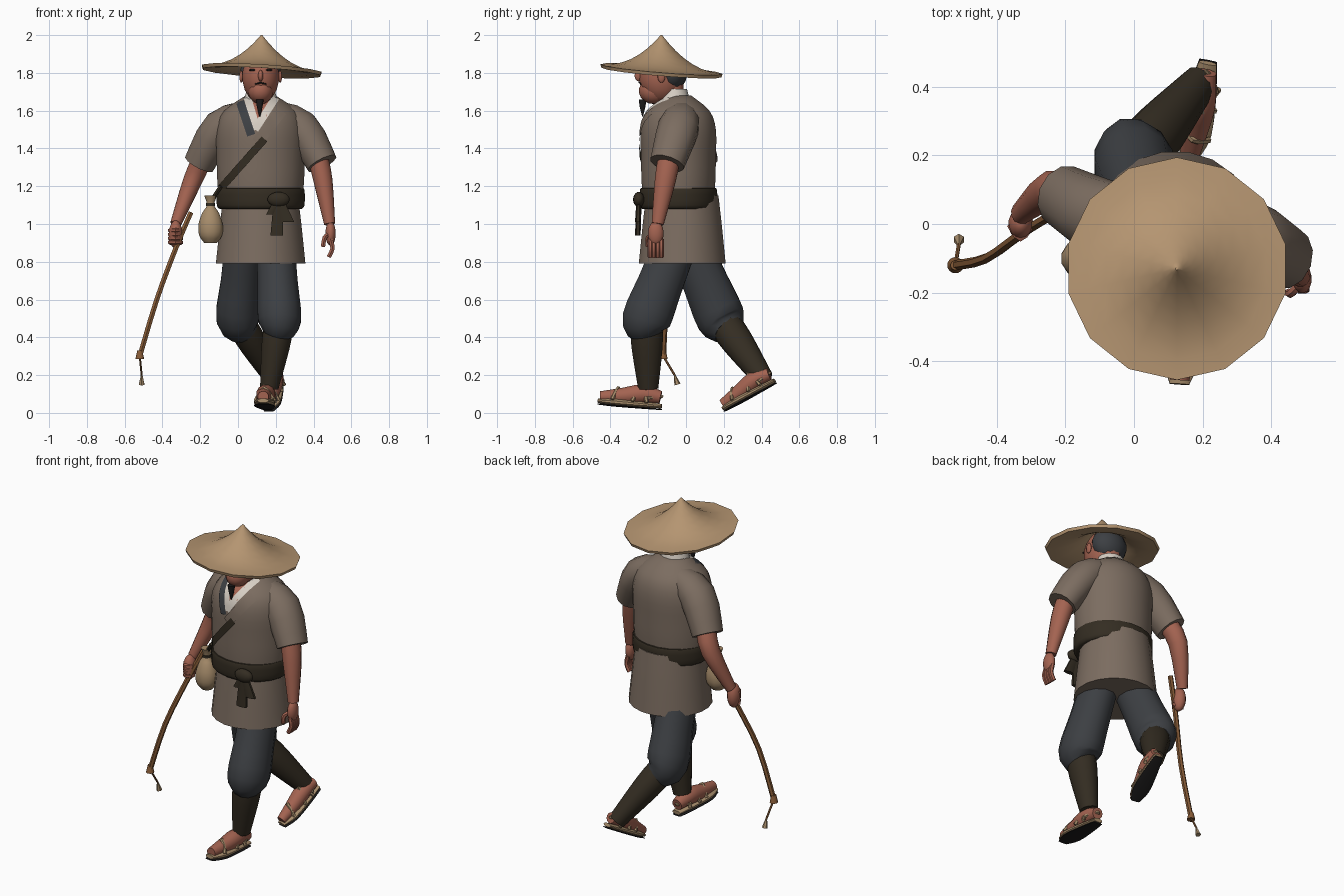
import bpy, bmesh, math
from math import radians, sin, cos, pi
from mathutils import Vector, Matrix
from mathutils.bvhtree import BVHTree

cube = bpy.data.objects.get("Cube")
if cube:
    bpy.data.objects.remove(cube, do_unlink=True)


def material(name, *rgb):
    m = bpy.data.materials.new(name)
    m.use_nodes = True
    m.diffuse_color = (*rgb, 1)
    shader = m.node_tree.nodes["Principled BSDF"]
    shader.inputs["Base Color"].default_value = (*rgb, 1)
    return m


STRAW = material("straw", .46, .3, .165)
SKIN = material("skin", .37, .125, .082)
ROBE = material("robe cloth", .2, .152, .118)
DARK = material("dark brown cloth", .034, .026, .016)
SLATE = material("slate cloth", .046, .05, .056)
WHITE = material("white linen", .68, .62, .55)
WOOD = material("wood", .24, .105, .038)
BLACK = material("black", .013, .012, .012)
TAN = material("tan cloth", .38, .26, .145)
X, Y, Z = Vector((1, 0, 0)), Vector((0, 1, 0)), Vector((0, 0, 1))
BODY = Vector((.12, -.04, 0))
HEAD = Vector((.12, -.13, 1.78))
parts = []


def finish(name, bm, mat, matrix=None):
    if matrix:
        bm.transform(matrix)
    bmesh.ops.recalc_face_normals(bm, faces=bm.faces)
    mesh = bpy.data.meshes.new(name)
    bm.to_mesh(mesh)
    bm.free()
    mesh.materials.append(mat)
    ob = bpy.data.objects.new(name, mesh)
    bpy.context.collection.objects.link(ob)
    parts.append(ob)
    return ob


def smooth(rings, steps):
    """Ease position and radius between the given rings with a spline."""
    rings = [Vector(r) for r in rings]
    ends = [rings[0], *rings, rings[-1]]
    result = []
    for a, b, c, d in zip(ends, ends[1:], ends[2:], ends[3:]):
        for i in range(steps):
            t = i / steps
            bend = (a * 2 - b * 5 + c * 4 - d) * t + (b * 3 - c * 3 + d - a) * t * t
            result.append(b + (c - a + bend) * t / 2)
    return result + [rings[-1]]


def loft(name, mat, rings, deep=1, sides=12, ref=Y, flat=False, steps=3, matrix=None):
    """Skin rings (x, y, z, radius), level or square to the path; deep flattens them."""
    bm = bmesh.new()
    rings = smooth(rings, steps)
    centres = [Vector(r[:3]) for r in rings]
    loops = []
    for i, (centre, ring) in enumerate(zip(centres, rings)):
        u, v = X, Y
        if not flat:
            ahead = centres[min(i + 1, len(centres) - 1)]
            t = (ahead - centres[max(i - 1, 0)]).normalized()
            u = ref.cross(t).normalized()
            v = t.cross(u)
        angles = [2 * pi * (k + .5) / sides for k in range(sides)]
        loops.append([bm.verts.new(centre + (u * cos(a) + v * deep * sin(a)) * ring[3])
                      for a in angles])
    for a, b in zip(loops, loops[1:]):
        for k in range(sides):
            j = (k + 1) % sides
            bm.faces.new((a[k], a[j], b[j], b[k]))
    bm.faces.new(loops[0])
    bm.faces.new(loops[-1])
    return finish(name, bm, mat, matrix)


def column(name, mat, at, profile, deep=1, **options):
    """Upright turned shape from (height, radius) pairs."""
    rings = [(at[0], at[1], z, r) for z, r in profile]
    return loft(name, mat, rings, deep, flat=True, **options)


def cord(name, mat, points, radius, **options):
    return loft(name, mat, [(*p, radius) for p in points], sides=6, **options)


def ball(name, mat, centre, size):
    bm = bmesh.new()
    bmesh.ops.create_uvsphere(bm, u_segments=14, v_segments=9, radius=1)
    return finish(name, bm, mat, Matrix.Translation(centre) @ Matrix.Diagonal((*size, 1)))


# Robe and sash
torso = column("robe_top", ROBE, BODY, [
    (1.1, .22), (1.22, .232), (1.35, .236), (1.5, .236), (1.6, .195), (1.68, .08)], .85, sides=20)
column("robe_skirt", ROBE, BODY + Y * .02, [(1.15, .2), (1, .218), (.79, .24)], .97, sides=20)
column("sash", DARK, BODY, [
    (1.08, .22), (1.1, .235), (1.18, .235), (1.19, .22)], .88, sides=20)
knot = Vector((.215, -.25, 1.13))
ball("sash_knot", DARK, knot, (.06, .03, .04))
for side, spread, drop in (("left", .05, .12), ("right", -.01, .19)):
    tip = knot + Vector((spread, -.005, -drop))
    loft(side + "_sash_tail", DARK, [(*knot, .03), (*tip, .038)], .4, sides=6, flat=True)
loop_end = knot + Vector((-.045, 0, -.08))
loft("sash_loop", DARK, [(*knot, .025), (*loop_end, .025)], .6, sides=6, flat=True)

# Cloth strips laid over the chest
bm = bmesh.new()
bm.from_mesh(torso.data)
chest = BVHTree.FromBMesh(bm)
bm.free()


def strip(name, mat, start, end, width, lift, steps=14):
    start, end = Vector(start), Vector(end)
    side = (end - start).orthogonal().normalized() * width / 2
    bm = bmesh.new()
    rows = []
    for i in range(steps + 1):
        row = []
        for k in (-1, 0, 1):
            q = start.lerp(end, i / steps) + side * k
            hit = chest.ray_cast(Vector((q.x, -1, q.y)), Y)[0]
            row.append(bm.verts.new((q.x, (hit.y if hit else -.1) - lift, q.y)))
        rows.append(row)
    for r, s in zip(rows, rows[1:]):
        for k in range(2):
            bm.faces.new((r[k], r[k + 1], s[k + 1], s[k]))
    finish(name, bm, mat)


strip("bare_chest", SKIN, (.125, 1.67), (.11, 1.56), .08, .003)
strip("left_inner_collar", WHITE, (.2, 1.67), (.09, 1.5), .04, .004)
strip("right_inner_collar", WHITE, (.05, 1.67), (.1, 1.5), .04, .005)
strip("right_lapel", SLATE, (.01, 1.65), (.07, 1.47), .045, .006)
strip("left_lapel", ROBE, (.23, 1.6), (.1, 1.43), .06, .007)
strip("shoulder_strap", DARK, (.14, 1.45), (-.09, 1.19), .04, .008)

# Neck, head and face
column("neck", SKIN, BODY - Y * .04, [(1.6, .07), (1.76, .07)])
column("collar_ring", WHITE, BODY - Y * .02, [(1.63, .1), (1.715, .075)], .9)
ball("head", SKIN, HEAD, (.1, .12, .14))
ball("jaw", SKIN, HEAD + Vector((0, -.04, -.075)), (.068, .08, .07))
ball("hair", SLATE, HEAD + Vector((0, .055, .025)), (.11, .083, .1))
ball("nose", SKIN, HEAD + Vector((0, -.12, .005)), (.014, .022, .03))
chin = HEAD + Vector((-.005, -.1, -.12))
loft("goatee", BLACK, [(*chin, .022), (*(chin - Z * .04), .016), (*(chin - Z * .09), .003)], sides=8)
for s, side in ((1, "left"), (-1, "right")):
    ball(side + "_ear", SKIN, HEAD + X * s * .103, (.01, .02, .032))
    ball(side + "_eye", BLACK, HEAD + Vector((s * .045, -.104, .035)), (.018, .008, .006))
    lip = HEAD + Vector((0, -.118, -.032))
    cord(side + "_moustache", BLACK, [lip, lip + Vector((s * .03, .015, -.006))], .004, ref=Z)

# Wide hat sweeping up to a small peak, slightly tilted
RIM, DROP = .32, .18
tilt = Matrix.Translation((HEAD.x + .005, HEAD.y, 0))
tilt[2][0], tilt[2][1] = -.06, -.08
reach = [(i / 8) ** 1.5 for i in range(9)]
slope = [(2 - DROP * (1 - (1 - t) ** 2.2), .004 + RIM * t) for t in reach]
lining = [(z - .018, r * .98) for z, r in reversed(slope[2:])]
column("straw_hat", STRAW, (0, 0), slope + lining, sides=14, steps=1, matrix=tilt)

# Sleeves and arms: the left swings forward, the right back
wrists = {}
for s, side, elbow, wrist in (
        (1, "left", (.45, -.11, 1.23), (.485, -.15, 1)),
        (-1, "right", (-.24, .1, 1.23), (-.33, .03, 1))):
    neck, shoulder, cuff = [BODY + Vector((s * x, .03 - s * y, z)) for x, y, z in (
        (.05, .01, 1.59), (.21, .03, 1.51), (.325, .09, 1.32))]
    loft(side + "_sleeve", ROBE, [(*neck, .07), (*shoulder, .1), (*cuff, .085)], 1.1)
    loft(side + "_arm", SKIN, [(*cuff.lerp(shoulder, .2), .055), (*elbow, .052), (*wrist, .03)], 1.1)
    wrists[side] = Vector(wrist)

# Open left hand, right hand closed round the staff
palm = wrists["left"] + Vector((.005, -.01, -.05))
ball("left_palm", SKIN, palm, (.028, .042, .065))
for i in range(4):
    root = palm + Vector((0, (i - 1.5) * .02, -.03))
    bent = root + Vector((.01, 0, -.05))
    cord("left_finger", SKIN, [root, bent, bent + Vector((-.02, 0, -.045))], .013)
cord("left_thumb", SKIN, [palm, palm + Vector((-.03, -.04, -.02)), palm + Vector((-.04, -.04, -.07))], .013)
fist = wrists["right"] + Vector((0, -.03, -.055))
ball("right_fist", SKIN, fist, (.037, .045, .075))
for i in range(4):
    root = fist + Z * (1 - i) * .021
    cord("right_finger", SKIN, [root - X * .03, root - Y * .04, root + X * .03], .013, ref=Z)

# Bowed staff with a tassel
foot_of_staff = Vector((-.52, -.12, .3))
cord("staff", WOOD, [(-.25, .02, 1.06), (-.33, -.03, .87), (-.43, -.1, .6), foot_of_staff], .015)
column("staff_cap", WOOD, foot_of_staff, [(.33, .014), (.285, .024)])
fringe = foot_of_staff + Vector((.01, .06, -.1))
cord("tassel_cord", WOOD, [foot_of_staff, fringe], .006)
loft("tassel", TAN, [(*fringe, .005), (*(fringe + Y * .015 - Z * .05), .017)], sides=6)

# Pouch hung from the strap
pouch = Vector((-.145, -.1))
column("pouch", TAN, pouch, [
    (.9, .035), (.94, .063), (1, .066), (1.06, .045), (1.1, .02), (1.15, .035)], .9)
column("pouch_tie", DARK, pouch, [(1.095, .024), (1.11, .024)])
cord("pouch_hanger", DARK, [(*pouch, 1.12), (-.09, -.13, 1.2)], .012)

# Trousers, leg wraps and feet in straw sandals
sole_outline = [(.01, .03), (-.1, .047), (-.25, .058), (-.34, .03)]
for side, hip, knee, ankle, heel, pitch, yaw, size in (
        ("left", (.2, -.06, .88), (.22, -.21, .49), (.165, -.2, .13), (.155, -.14, .015), -5, -4, .97),
        ("right", (.03, .02, .88), (0, .185, .5), (.19, .41, .18), (.215, .47, .15), 28, -11, .9)):
    hip, knee, ankle = Vector(hip), Vector(knee), Vector(ankle)
    loft(side + "_trouser", SLATE, [
        (*hip, .105), (*hip.lerp(knee, .5), .11), (*knee, .118), (*knee.lerp(ankle, .2), .08)], 1.13)
    loft(side + "_leg_wrap", DARK, [
        (*knee.lerp(ankle, .1), .08), (*knee.lerp(ankle, .4), .077), (*ankle, .05)], 1.1)
    pose = (Matrix.Translation(heel) @ Matrix.Rotation(radians(yaw), 4, "Z")
            @ Matrix.Rotation(radians(pitch), 4, "X") @ Matrix.Scale(size, 4))
    on_foot = dict(ref=Z, matrix=pose)
    for part, mat, z, deep in (("sole", BLACK, .004, .12), ("sandal", TAN, .022, .4)):
        loft(side + "_" + part, mat, [(0, y, z, w) for y, w in sole_outline], deep, **on_foot)
    loft(side + "_foot", SKIN, [
        (0, 0, .07, .035), (0, -.1, .08, .052), (0, -.2, .06, .047), (0, -.33, .045, .03)], **on_foot)
    for back, front, top in ((-.06, -.15, .134), (-.15, -.07, .134), (-.21, -.26, .1)):
        across = [(-.05, back, .035), (0, (back + front) / 2, top), (.05, front, .035)]
        cord(side + "_sandal_strap", TAN, across, .011, matrix=pose)
    cord(side + "_heel_strap", TAN, [(-.045, -.07, .06), (0, .005, .075), (.045, -.07, .06)], .01, **on_foot)

# Smooth shading that keeps hems and edges crisp
bpy.ops.object.select_all(action="DESELECT")
for ob in parts:
    ob.select_set(True)
bpy.context.view_layer.objects.active = torso
bpy.ops.object.shade_smooth_by_angle(angle=radians(50))
